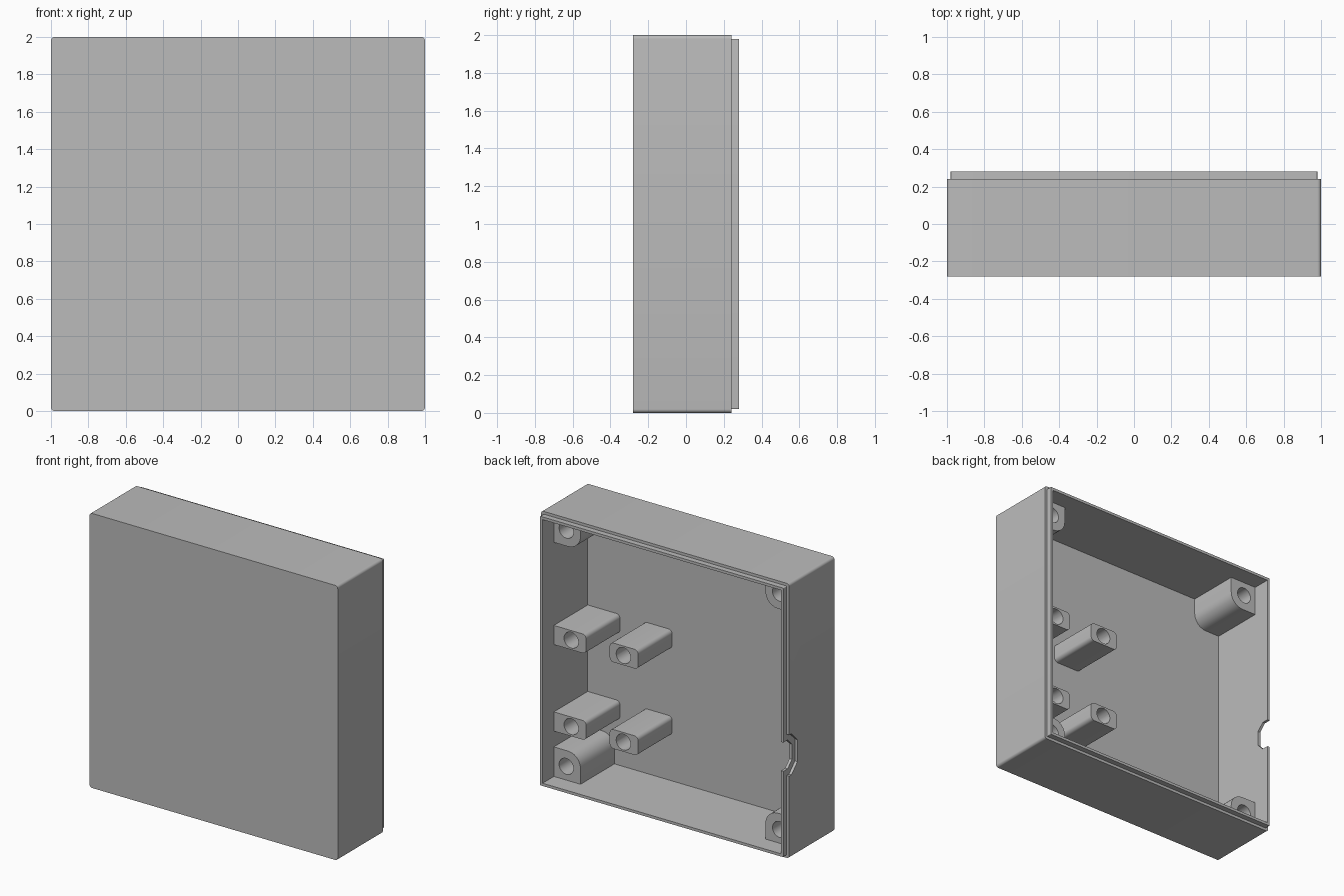
import bpy, bmesh, math
from mathutils import Vector

cube = bpy.data.objects.get("Cube")
if cube:
    bpy.data.objects.remove(cube, do_unlink=True)

grey = bpy.data.materials.new("plain_grey")
grey.use_nodes = True
grey.diffuse_color = (0.5, 0.5, 0.5, 1)
grey.node_tree.nodes["Principled BSDF"].inputs["Base Color"].default_value = (0.5, 0.5, 0.5, 1)


def rounded(x0, x1, z0, z1, radii, steps=6):
    """Rectangle outline; radii order: low-low, high-low, high-high, low-high."""
    corners = [(x0, z0, 1, 1), (x1, z0, -1, 1), (x1, z1, -1, -1), (x0, z1, 1, -1)]
    pts = []
    for i, ((x, z, sx, sz), r) in enumerate(zip(corners, radii)):
        if r == 0:
            pts.append((x, z))
            continue
        for k in range(steps + 1):
            a = math.pi * (1 + i / 2) + math.pi / 2 * k / steps
            pts.append((x + sx * r + r * math.cos(a), z + sz * r + r * math.sin(a)))
    return pts


def prism(name, outline, start, end, axis="y"):
    """Extrude an outline along y (points are x, z) or along x (points are y, z)."""
    def place(p, d):
        return Vector((p[0], d, p[1])) if axis == "y" else Vector((d, p[0], p[1]))
    bm = bmesh.new()
    face = bm.faces.new([bm.verts.new(place(p, start)) for p in outline])
    moved = bmesh.ops.extrude_face_region(bm, geom=[face])["geom"]
    shift = place((0, 0), end - start)
    bmesh.ops.translate(bm, verts=[v for v in moved if isinstance(v, bmesh.types.BMVert)], vec=shift)
    bmesh.ops.recalc_face_normals(bm, faces=bm.faces)
    mesh = bpy.data.meshes.new(name)
    bm.to_mesh(mesh)
    bm.free()
    mesh.materials.append(grey)
    obj = bpy.data.objects.new(name, mesh)
    bpy.context.collection.objects.link(obj)
    return obj


def combine(obj, tools):
    """Apply (operation, tool) booleans in order and delete the tools."""
    for operation, tool in tools:
        mod = obj.modifiers.new(operation, 'BOOLEAN')
        mod.operation, mod.object, mod.solver = operation, tool, 'EXACT'
    bpy.context.view_layer.update()
    result = bpy.data.meshes.new_from_object(obj.evaluated_get(bpy.context.evaluated_depsgraph_get()))
    obj.modifiers.clear()
    obj.data = result
    for _, tool in tools:
        bpy.data.objects.remove(tool, do_unlink=True)
    return obj


def circle(x, z, r, n=24):
    return [(x + r * math.cos(math.tau * k / n), z + r * math.sin(math.tau * k / n)) for k in range(n)]


def notch(y0, half, c, mid=0.75, y1=0.4):
    """Cable opening outline with chamfered inner corners."""
    return [(y1, mid - half), (y0 + c, mid - half), (y0, mid - half + c),
            (y0, mid + half - c), (y0 + c, mid + half), (y1, mid + half)]


# Open housing with a stepped rim and a cable notch in the side wall
FLOOR, POST_END = -0.24, 0.15
housing = prism("housing", rounded(-1, 1, 0, 2, [0.02] * 4), -0.28, 0.24)
combine(housing, [
    ('UNION', prism("lip", rounded(-0.98, 0.98, 0.02, 1.98, [0.005] * 4), 0, 0.28)),
    ('DIFFERENCE', prism("cavity", rounded(-0.96, 0.96, 0.04, 1.96, [0] * 4), FLOOR, 0.5)),
    ('DIFFERENCE', prism("notch_inner", notch(0.18, 0.105, 0.05), -1.1, -0.9, "x")),
    ('DIFFERENCE', prism("notch_step", notch(0.145, 0.15, 0.07), -1.1, -0.98, "x")),
])
parts = [housing]


def post(name, outline, x, z):
    body = prism(name, outline, FLOOR - 0.01, POST_END)
    hole = prism("hole", circle(x, z, 0.058), POST_END - 0.32, POST_END + 0.1)
    parts.append(combine(body, [('DIFFERENCE', hole)]))


# Screw posts in the four corners, rounded towards the inside
for sx, side in ((-1, "right"), (1, "left")):
    for sz, level in ((-1, "lower"), (1, "upper")):
        xs = sorted((sx * 0.745, sx * 0.97))
        zs = sorted((1 + sz * 0.745, 1 + sz * 0.97))
        radii = [0] * 4
        radii[{(1, 1): 0, (-1, 1): 1, (-1, -1): 2, (1, -1): 3}[sx, sz]] = 0.1
        post(f"corner_post_{level}_{side}", rounded(*xs, *zs, radii), sx * 0.86, 1 + sz * 0.86)

# Two pairs of board mounts: one against the wall, one free standing
for mid, level in ((0.44, "lower"), (1.07, "upper")):
    low, high = mid - 0.07, mid + 0.07
    post(f"wall_mount_{level}", rounded(0.70, 0.97, low, high, [0.03, 0, 0, 0.03]), 0.82, mid)
    post(f"inner_mount_{level}", rounded(0.28, 0.51, low, high, [0.03] * 4), 0.40, mid)

# Smooth the rounded edges, keep the rest crisp
bpy.ops.object.select_all(action='DESELECT')
for part in parts:
    part.select_set(True)
bpy.context.view_layer.objects.active = housing
bpy.ops.object.shade_smooth_by_angle(angle=math.radians(30))
